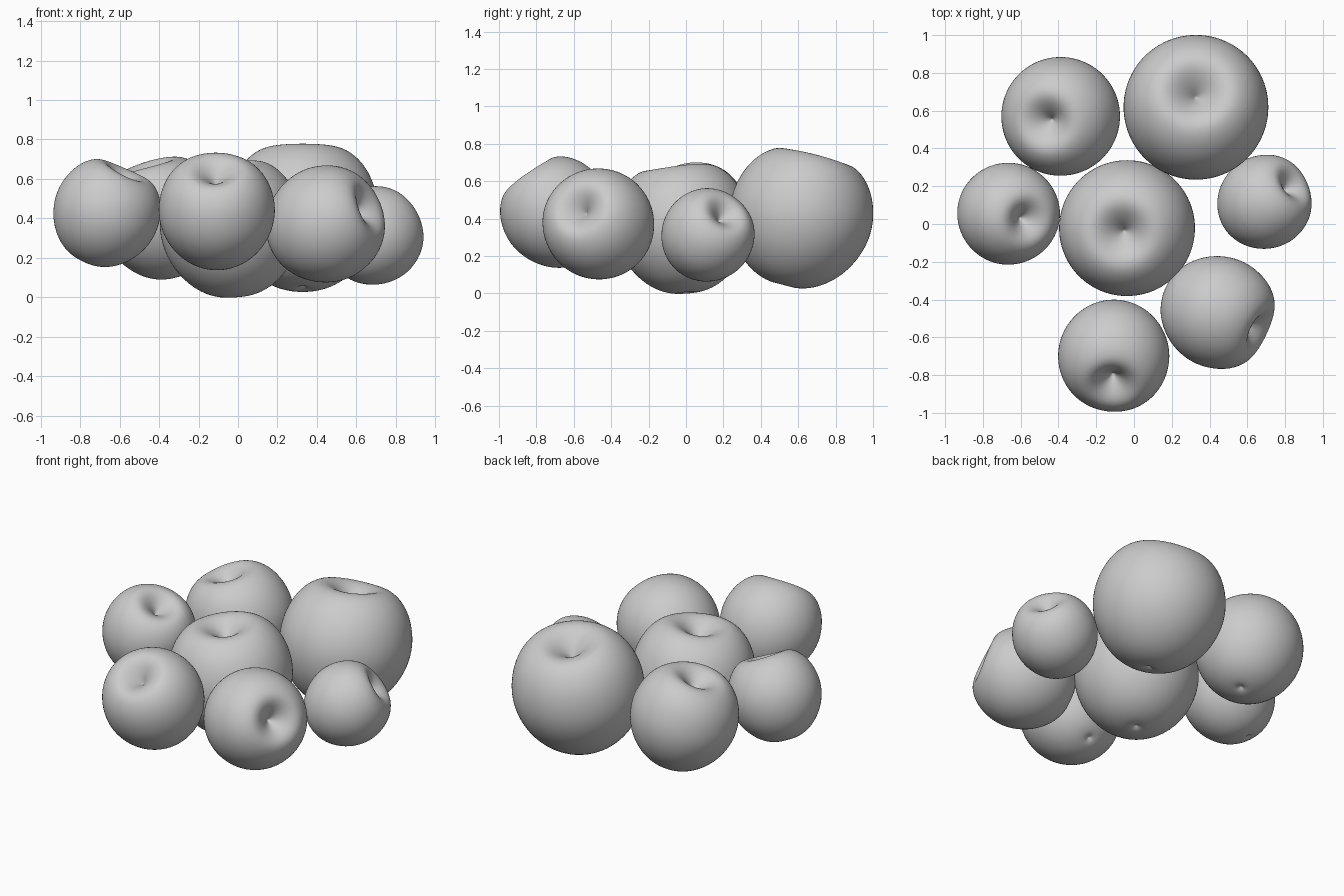
import bpy, bmesh, math
from mathutils import Vector

if "Cube" in bpy.data.objects:
    bpy.data.objects.remove(bpy.data.objects["Cube"])

# Half section of an apple of radius 1: base dimple, body, rounded lip, stem hollow
PROFILE = [(0, -.89), (.05, -.93), (.14, -.955), (.36, -.91), (.6, -.775), (.82, -.53),
           (.95, -.25), (1, .03), (.97, .3), (.87, .57), (.71, .77), (.53, .88),
           (.38, .87), (.25, .80), (.13, .70), (.05, .61), (0, .55)]
SEGMENTS = 24


def make_apple(name, centre, radius, axis, phase):
    bm = bmesh.new()
    rings = []
    for r, z in PROFILE:
        if r == 0:
            rings.append([bm.verts.new((0, 0, z))])
            continue
        ring = []
        for i in range(SEGMENTS):
            a = 2 * math.pi * i / SEGMENTS
            # gently uneven shoulders around the hollow
            lift = 0.035 * max(z, 0) * r * math.cos(2 * a + phase)
            ring.append(bm.verts.new((r * math.cos(a), r * math.sin(a), z + lift)))
        rings.append(ring)
    for low, high in zip(rings, rings[1:]):
        for i in range(SEGMENTS):
            j = (i + 1) % SEGMENTS
            if len(low) == 1:
                bm.faces.new((low[0], high[j], high[i]))
            elif len(high) == 1:
                bm.faces.new((low[i], low[j], high[0]))
            else:
                bm.faces.new((low[i], low[j], high[j], high[i]))
    for f in bm.faces:
        f.smooth = True
    mesh = bpy.data.meshes.new(name)
    bm.to_mesh(mesh)
    bm.free()
    obj = bpy.data.objects.new(name, mesh)
    bpy.context.collection.objects.link(obj)
    obj.location = centre
    obj.scale = [radius * 1.012] * 3
    obj.rotation_mode = 'QUATERNION'
    obj.rotation_quaternion = Vector(axis).to_track_quat('Z', 'Y')
    sub = obj.modifiers.new("smooth", 'SUBSURF')
    sub.levels = sub.render_levels = 2


# name, centre, radius, direction of the stem hollow, shoulder phase
APPLES = [
    ("apple_centre", (-.035, -.02, .350), .364, (-.02, -.02, .25), math.pi),
    ("apple_back_right", (.328, .612, .405), .388, (0, .06, .23), 0),
    ("apple_back_left", (-.383, .572, .400), .318, (-.055, -.02, .19), 1.0),
    ("apple_left", (-.672, .057, .420), .273, (.07, -.025, .15), 2.0),
    ("apple_front", (-.107, -.688, .427), .298, (-.005, -.11, .15), 0.5),
    ("apple_front_right", (.433, -.460, .366), .300, (.19, -.09, .075), 0),
    ("apple_right", (.683, .110, .305), .250, (.12, .075, .095), 1.5),
]
for args in APPLES:
    make_apple(*args)
